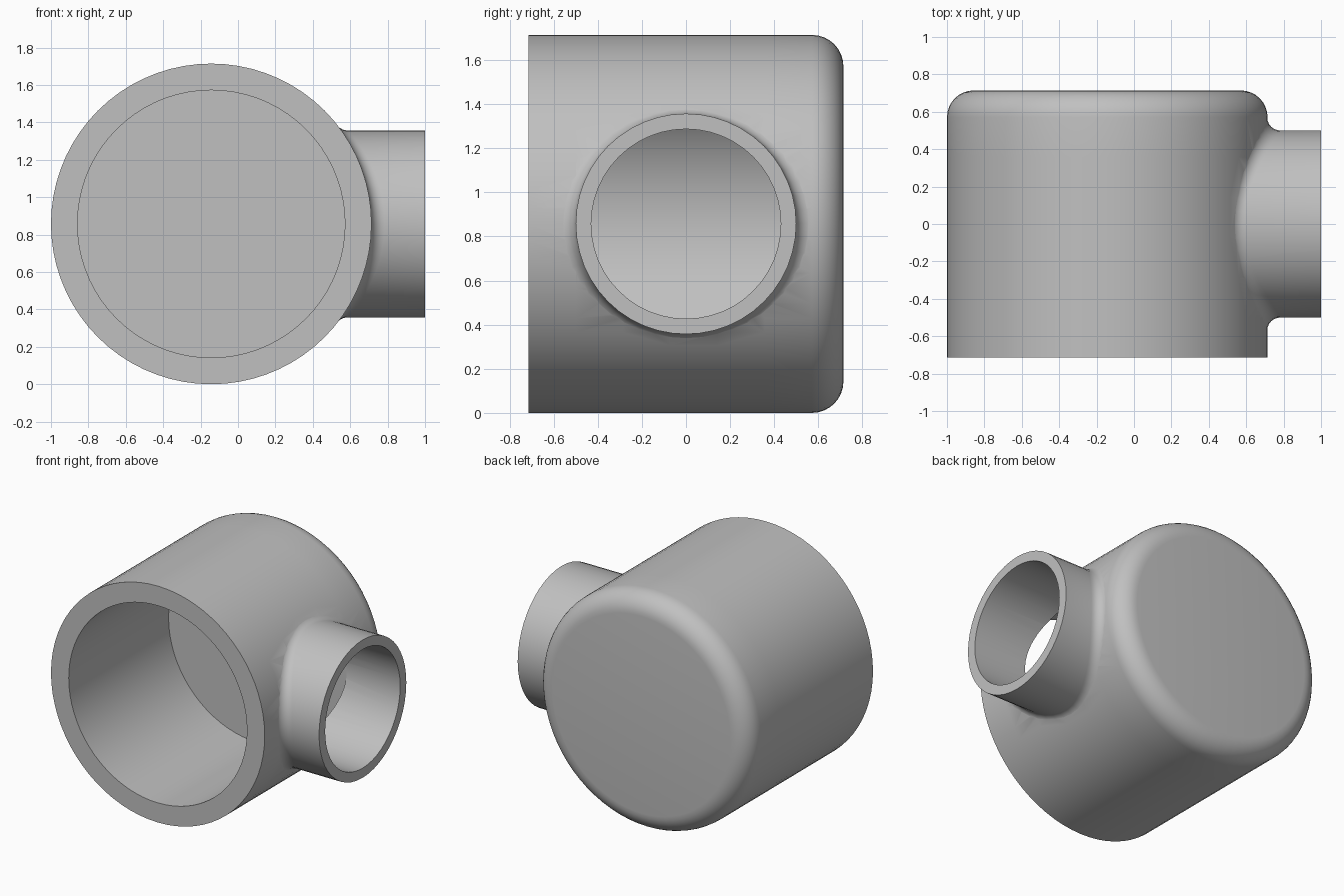
import bpy, bmesh
from math import sin, cos, pi, sqrt, radians
from mathutils import Vector

cube = bpy.data.objects.get("Cube")
if cube:
    bpy.data.objects.remove(cube, do_unlink=True)

R, R_IN = 0.857, 0.715        # main body radii
B, B_IN = 0.5, 0.43           # side branch radii
HALF, FLOOR = 0.714, 0.43     # body half length, end of the main bore
FILLET, ROUND = 0.07, 0.143
CENTRE = Vector((-0.143, 0, R))
BRANCH_END = 1 - CENTRE.x

grey = bpy.data.materials.new("light_grey")
grey.use_nodes = True
colour = (0.53, 0.53, 0.53, 1)
grey.diffuse_color = colour
grey.node_tree.nodes["Principled BSDF"].inputs["Base Color"].default_value = colour


def loft(name, rings):
    """Closed solid through a list of equal rings, capped at both ends."""
    bm = bmesh.new()
    loops = [[bm.verts.new(p) for p in ring] for ring in rings]
    n = len(loops[0])
    for a, b in zip(loops, loops[1:]):
        for i in range(n):
            j = (i + 1) % n
            bm.faces.new((a[i], a[j], b[j], b[i]))
    bm.faces.new(loops[0])
    bm.faces.new(loops[-1])
    bmesh.ops.recalc_face_normals(bm, faces=bm.faces)
    mesh = bpy.data.meshes.new(name)
    bm.to_mesh(mesh)
    bm.free()
    mesh.materials.append(grey)
    ob = bpy.data.objects.new(name, mesh)
    ob.location = CENTRE
    bpy.context.collection.objects.link(ob)
    return ob


def angles(n):
    return [2 * pi * i / n for i in range(n)]


def ring_y(r, y, n):
    return [Vector((r * cos(t), y, r * sin(t))) for t in angles(n)]


def ring_x(r, x, n):
    return [Vector((x, r * cos(t), r * sin(t))) for t in angles(n)]


def combine(target, tool, operation):
    mod = target.modifiers.new(operation.lower(), 'BOOLEAN')
    mod.object, mod.operation, mod.solver = tool, operation, 'EXACT'
    bpy.context.view_layer.objects.active = target
    bpy.ops.object.modifier_apply(modifier=mod.name)
    bpy.data.objects.remove(tool, do_unlink=True)


# Main body with a rounded closed back
profile = [(R, -HALF + (2 * HALF - ROUND) * i / 6) for i in range(7)]
for i in range(1, 9):
    a = pi / 2 * i / 8
    profile.append((R - ROUND + ROUND * cos(a), HALF - ROUND + ROUND * sin(a)))
body = loft("pipe_tee_body", [ring_y(r, y, 72) for r, y in profile])


# Side branch, its foot flared by a ball rolling between both cylinders
def flare_point(t, k):
    z = (B + FILLET) * sin(t)
    ball = Vector((sqrt((R + FILLET) ** 2 - z * z), (B + FILLET) * cos(t), z))
    to_body = -Vector((ball.x, 0, z)).normalized()
    to_branch = -Vector((0, cos(t), sin(t)))
    return ball + to_body.slerp(to_branch, k) * (FILLET + 0.002 * (1 - k))


SIDES = 48
flare = [[flare_point(t, k / 6) for t in angles(SIDES)] for k in range(7)]
root = [Vector((0.3, p.y, p.z)) for p in flare[0]]
branch = loft("branch", [root] + flare + [ring_x(B, BRANCH_END, SIDES)])
combine(body, branch, 'UNION')

# Bores: blind through the front, and in from the side
combine(body, loft("main_bore", [ring_y(R_IN, y, 72) for y in (-1, FLOOR)]), 'DIFFERENCE')
combine(body, loft("side_bore", [ring_x(B_IN, x, SIDES) for x in (0.1, 1.5)]), 'DIFFERENCE')

bpy.ops.object.select_all(action='DESELECT')
body.select_set(True)
bpy.context.view_layer.objects.active = body
bpy.ops.object.shade_smooth_by_angle(angle=radians(32))
